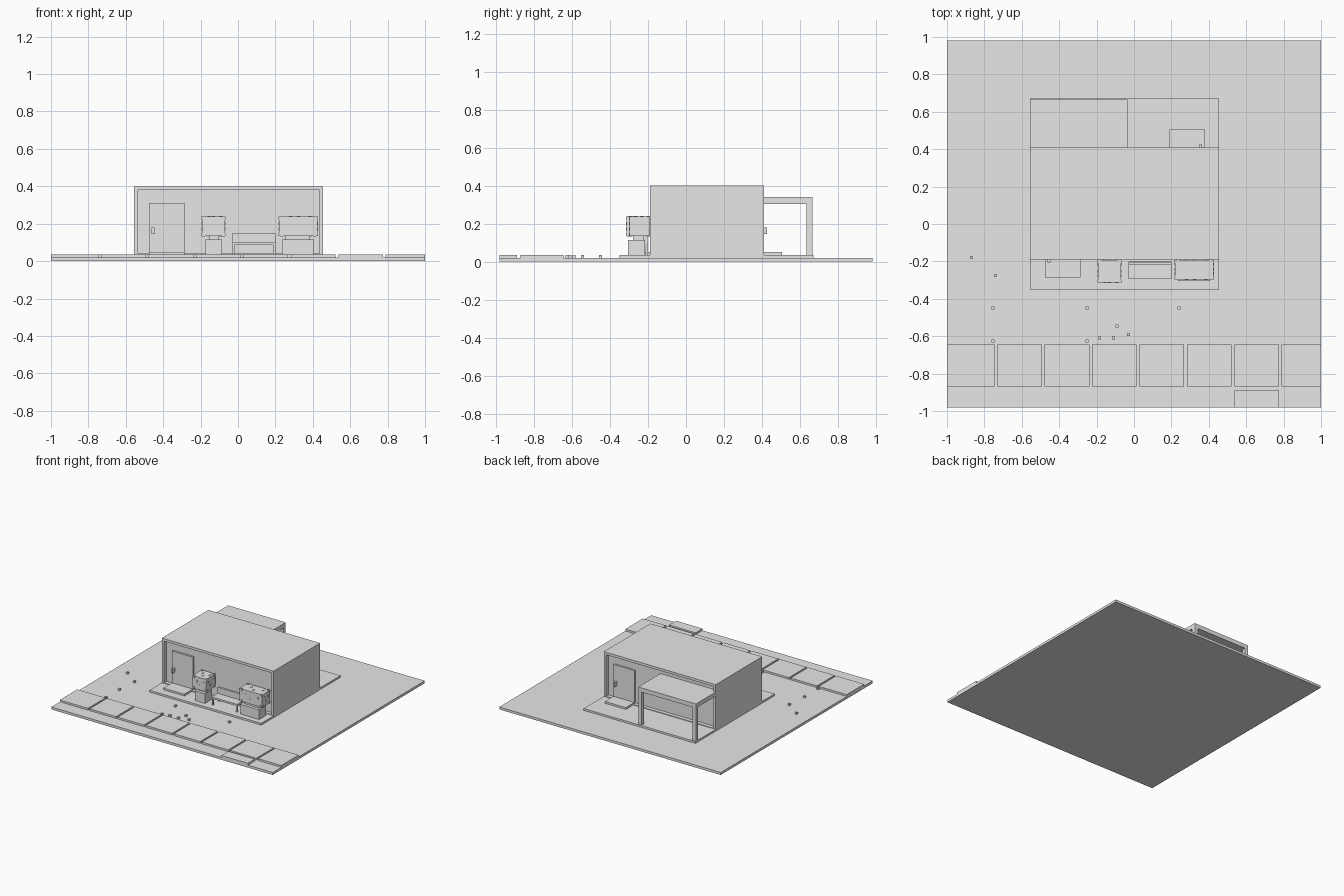
import bpy, bmesh

cube = bpy.data.objects.get("Cube")
if cube:
    bpy.data.objects.remove(cube, do_unlink=True)

grey = bpy.data.materials.new("plain_grey")
grey.use_nodes = True
grey.diffuse_color = (0.8, 0.8, 0.8, 1)
grey.node_tree.nodes["Principled BSDF"].inputs["Base Color"].default_value = (0.8, 0.8, 0.8, 1)


def add_box(bm, x, y, z):
    """Adds a box spanning the given (low, high) ranges."""
    verts = bmesh.ops.create_cube(bm, size=1)["verts"]
    for v in verts:
        for axis, (low, high) in enumerate((x, y, z)):
            v.co[axis] = high if v.co[axis] > 0 else low


def finish(bm, name):
    bm.normal_update()
    mesh = bpy.data.meshes.new(name)
    bm.to_mesh(mesh)
    bm.free()
    mesh.materials.append(grey)
    obj = bpy.data.objects.new(name, mesh)
    bpy.context.collection.objects.link(obj)
    return obj


def boxes(name, *ranges):
    bm = bmesh.new()
    for r in ranges:
        add_box(bm, *r)
    return finish(bm, name)


GROUND, SLAB = 0.02, 0.035
WEST, EAST = -0.555, 0.455
FRONT, BACK = -0.19, 0.41

# Ground and foundation slab
boxes("ground", ((-1, 1), (-0.98, 0.98), (0, GROUND)))
boxes("foundation_slab", ((WEST, EAST), (-0.35, 0.67), (GROUND, SLAB)))

# House body with framed, recessed front and back walls
bm = bmesh.new()
add_box(bm, (WEST, EAST), (FRONT, BACK), (GROUND, 0.4))
bm.normal_update()
for face in [f for f in bm.faces if abs(f.normal.y) > 0.9]:
    bmesh.ops.inset_region(bm, faces=[face], thickness=0.029)
    inward = -face.normal * 0.03
    moved = bmesh.ops.extrude_face_region(bm, geom=[face])["geom"]
    bmesh.ops.translate(bm, vec=inward, verts=[g for g in moved if isinstance(g, bmesh.types.BMVert)])
    bmesh.ops.delete(bm, geom=[face], context='FACES_ONLY')
finish(bm, "house_body")


# Doors, handles and doorsteps
def door(side, x, wall, out, handle_x):
    def span(a, b):
        return tuple(sorted((wall + out * a, wall + out * b)))
    boxes(side + "_door", (x, span(-0.03, -0.015), (SLAB, 0.31)))
    boxes(side + "_door_handle", ((handle_x - 0.008, handle_x + 0.008), span(-0.015, 0.015), (0.145, 0.18)))
    boxes(side + "_doorstep", (x, span(-0.02, 0.095), (SLAB, 0.05)))


door("front", (-0.475, -0.285), FRONT, -1, -0.455)
door("back", (0.19, 0.38), BACK, 1, 0.355)

# Back porch roof and posts
PORCH = -0.035
boxes("porch_roof", ((WEST, PORCH), (BACK - 0.03, 0.665), (0.305, 0.34)))
for name, x in (("right", WEST), ("left", PORCH - 0.03)):
    boxes(name + "_porch_post", ((x, x + 0.03), (0.635, 0.665), (SLAB, 0.305)))

# Bench
boxes("bench_seat", ((-0.03, 0.2), (-0.295, -0.2), (0.085, 0.1)))
boxes("bench_back", ((-0.03, 0.2), (-0.22, -0.203), (0.1, 0.15)))
boxes("bench_legs", *[((x, x + 0.012), (y, y + 0.012), (SLAB, 0.085))
                      for x in (-0.03, 0.188) for y in (-0.295, -0.212)])

# Potted shrubs with small leaf blocks standing out of the foliage
SPOTS = ((0.07, 0.93), (0.93, 0.93), (0.8, 0.65), (0.5, 0.35), (0.3, 0.65), (0.07, 0.07), (0.93, 0.07))


def shrub(name, pot_x, leaf_x, leaf_y):
    leaf_z = (0.135, 0.238)
    boxes(name + "_pot", (pot_x, (-0.305, -0.215), (SLAB, 0.115)))
    boxes(name + "_stem", ((pot_x[0] + 0.02, pot_x[1] - 0.02), (-0.28, -0.22), (0.115, 0.135)))
    boxes(name + "_foliage", (leaf_x, leaf_y, leaf_z))
    limits = (leaf_x, leaf_y, leaf_z)
    blocks = []
    for axis in range(3):
        across = [a for a in range(3) if a != axis]
        for end in limits[axis]:
            for spot in SPOTS:
                block = [None] * 3
                block[axis] = (end - 0.003, end + 0.003)
                for a, t in zip(across, spot):
                    mid = limits[a][0] + t * (limits[a][1] - limits[a][0])
                    block[a] = (mid - 0.008, mid + 0.008)
                blocks.append(block)
    boxes(name + "_leaves", *blocks)


shrub("small_shrub", (-0.175, -0.085), (-0.193, -0.07), (-0.312, -0.192))
shrub("wide_shrub", (0.235, 0.405), (0.22, 0.425), (-0.297, -0.192))

# Pavement tiles along the front, plus one kerb tile
STEP = 0.2535
for i in range(8):
    left = -0.983 + STEP * i
    x = (max(-1, left - 0.002), min(1, left + 0.237))
    if i == 0:
        x = (-1, x[1])
    boxes(f"pavement_tile_{i + 1}", (x, (-0.87, -0.645), (GROUND, SLAB)))
boxes("kerb_tile", ((0.537, 0.775), (-0.98, -0.89), (GROUND, SLAB)))

# Scattered pebbles
pebbles = ((-0.87, -0.18), (-0.74, -0.275), (-0.755, -0.45), (-0.755, -0.625), (-0.25, -0.45), (-0.25, -0.625),
           (0.24, -0.45), (-0.09, -0.545), (-0.03, -0.59), (-0.11, -0.61), (-0.185, -0.61))
boxes("pebbles", *[((x - 0.008, x + 0.008), (y - 0.008, y + 0.008), (GROUND, SLAB)) for x, y in pebbles])
